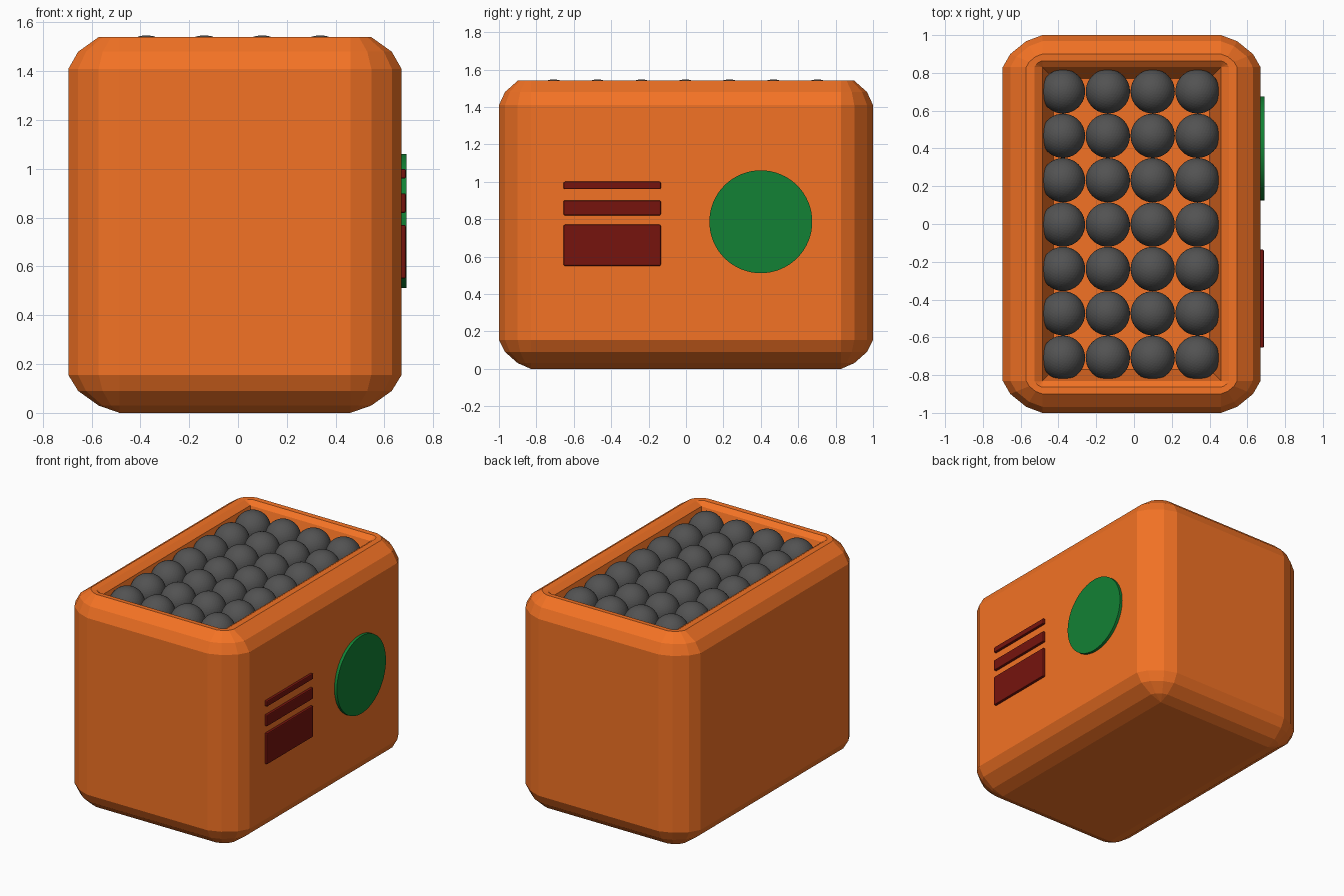
import bpy, bmesh
from math import pi

if "Cube" in bpy.data.objects:
    bpy.data.objects.remove(bpy.data.objects["Cube"])

def material(name, rgb):
    m = bpy.data.materials.new(name)
    m.diffuse_color = (*rgb, 1)
    m.use_nodes = True
    m.node_tree.nodes["Principled BSDF"].inputs["Base Color"].default_value = m.diffuse_color
    return m

ORANGE = material("orange", (0.9, 0.17, 0.018))
GREEN = material("green", (0.006, 0.22, 0.035))
RED = material("dark_red", (0.18, 0.007, 0.004))
GREY = material("dark_grey", (0.085, 0.085, 0.085))

def add_object(name, bm, mat):
    me = bpy.data.meshes.new(name)
    bmesh.ops.recalc_face_normals(bm, faces=bm.faces)
    bm.to_mesh(me)
    bm.free()
    me.materials.append(mat)
    ob = bpy.data.objects.new(name, me)
    bpy.context.collection.objects.link(ob)
    return ob

# Crate body: stacked rounded rectangles, outside up, over the rim, down inside
CX, HX, HY = -0.0125, 0.6825, 1.0
DX, DY = 0.21, 0.17
ARC = [(1, 0), (0.81, 0.41), (0.41, 0.81), (0, 1)]

def ring(bm, s, z, inset):
    verts = []
    for sx, sy in ((1, 1), (-1, 1), (-1, -1), (1, -1)):
        arc = ARC if sx == sy else ARC[::-1]
        for u, v in arc:
            verts.append(bm.verts.new((CX + sx * (HX - DX - inset + s * u * DX),
                                       sy * (HY - DY - inset + s * v * DY), z)))
    return verts

LEVELS = [(0, 0, 0), (0.41, 0.03, 0), (0.81, 0.09, 0), (1, 0.155, 0),
          (1, 1.41, 0), (0.81, 1.48, 0), (0.41, 1.54, 0), (0.2, 1.538, 0),
          (0, 1.51, 0), (0, 1.30, 0.06)]
bm = bmesh.new()
rings = [ring(bm, *level) for level in LEVELS]
for a, b in zip(rings, rings[1:]):
    for i in range(len(a)):
        j = (i + 1) % len(a)
        bm.faces.new((a[i], a[j], b[j], b[i]))
bm.faces.new(rings[0])
bm.faces.new(rings[-1])
bmesh.ops.remove_doubles(bm, verts=bm.verts, dist=1e-4)
add_object("crate_body", bm, ORANGE)

# Balls: 4 x 7 grid sharing one mesh
bm = bmesh.new()
bmesh.ops.create_icosphere(bm, subdivisions=4, radius=0.117)
first = add_object("ball", bm, GREY)
for i in range(4):
    for j in range(7):
        ob = first
        if i or j:
            ob = bpy.data.objects.new("ball", first.data)
            bpy.context.collection.objects.link(ob)
        ob.location = (-0.376 + 0.2375 * i, -0.708 + 0.235 * j, 1.43)

# Side label bars
for k, (z0, z1) in enumerate(((0.55, 0.77), (0.82, 0.90), (0.96, 1.0))):
    bm = bmesh.new()
    bmesh.ops.create_cube(bm, size=1)
    bmesh.ops.scale(bm, vec=(0.05, 0.52, z1 - z0), verts=bm.verts)
    bmesh.ops.bevel(bm, geom=bm.edges[:], offset=0.007, segments=2,
                    profile=0.5, affect='EDGES')
    bar = add_object(f"label_bar_{k + 1}", bm, RED)
    bar.location = (0.663, -0.395, (z0 + z1) / 2)

# Side disc
bpy.ops.mesh.primitive_cylinder_add(vertices=64, radius=0.275, depth=0.05,
                                    location=(0.665, 0.4, 0.786),
                                    rotation=(0, pi / 2, 0))
disc = bpy.context.object
disc.name = "side_disc"
disc.data.materials.append(GREEN)
bpy.ops.object.shade_smooth_by_angle()
